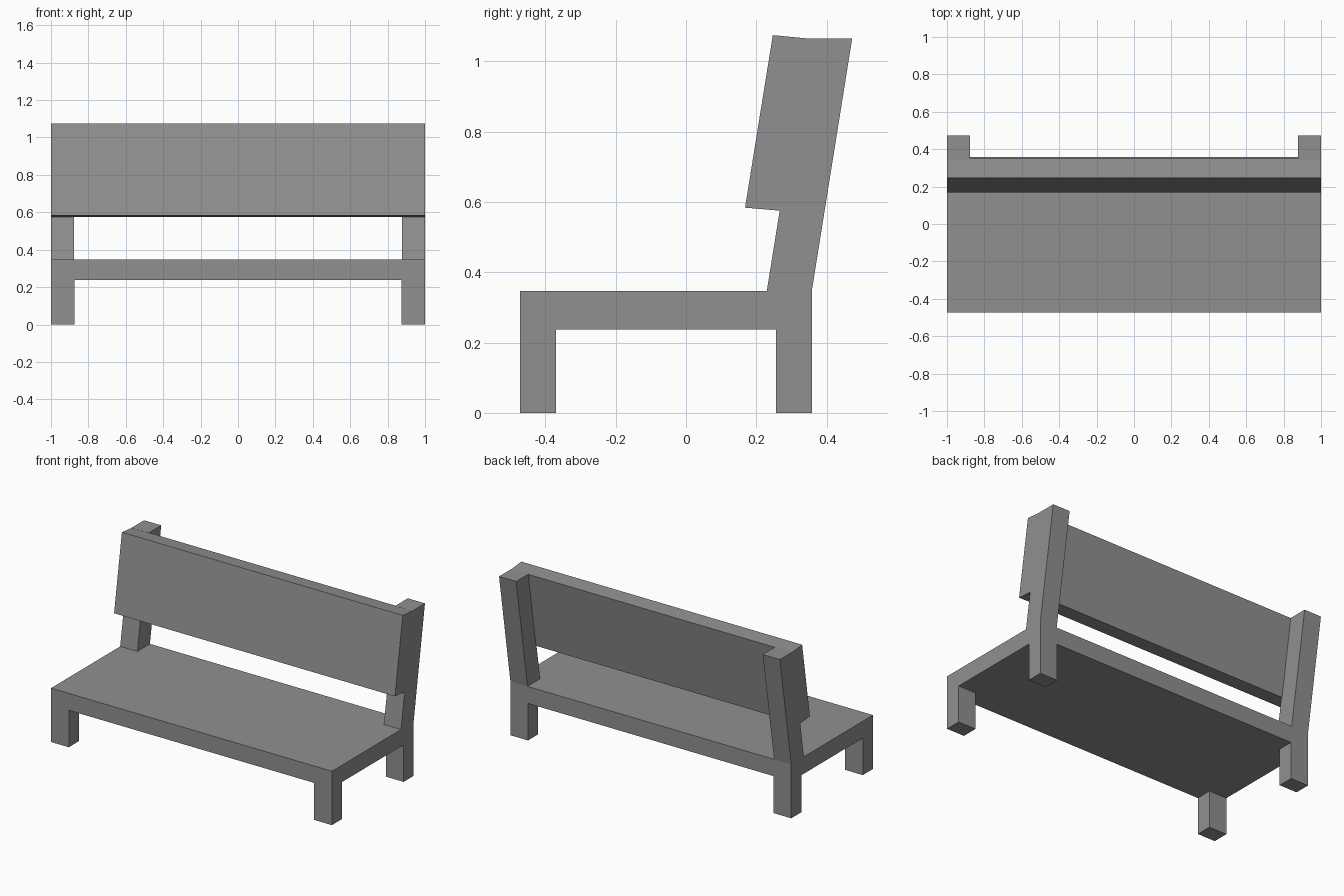
import bpy
import bmesh

if "Cube" in bpy.data.objects:
    bpy.data.objects.remove(bpy.data.objects["Cube"])

grey = bpy.data.materials.new("plain grey")
grey.diffuse_color = (0.28, 0.28, 0.28, 1)
grey.use_nodes = True
grey.node_tree.nodes["Principled BSDF"].inputs["Base Color"].default_value = grey.diffuse_color


def prism(name, profile, x0, x1, mirror=False):
    """Extrude a (y, z) profile from x0 to x1, optionally mirrored across x = 0."""
    bm = bmesh.new()
    face = bm.faces.new([bm.verts.new((x0, y, z)) for y, z in profile])
    ext = bmesh.ops.extrude_face_region(bm, geom=[face])
    moved = [v for v in ext["geom"] if isinstance(v, bmesh.types.BMVert)]
    bmesh.ops.translate(bm, verts=moved, vec=(x1 - x0, 0, 0))
    bmesh.ops.recalc_face_normals(bm, faces=bm.faces[:])
    mesh = bpy.data.meshes.new(name)
    bm.to_mesh(mesh)
    bm.free()
    mesh.materials.append(grey)
    obj = bpy.data.objects.new(name, mesh)
    bpy.context.collection.objects.link(obj)
    if mirror:
        obj.modifiers.new("mirror", 'MIRROR').use_axis[0] = True
    return obj


def rect(y0, y1, z0, z1):
    return [(y0, z0), (y1, z0), (y1, z1), (y0, z1)]


SEAT_LOW, SEAT_TOP = 0.238, 0.347
FRONT, BACK = -0.473, 0.358

# Seat slab
prism("seat", rect(FRONT, BACK, SEAT_LOW, SEAT_TOP), -1, 1)

# Legs
prism("front_legs", rect(FRONT, -0.37, 0, SEAT_LOW), 0.874, 1, mirror=True)
prism("rear_legs", rect(0.256, BACK, 0, SEAT_LOW), 0.874, 1, mirror=True)

# Leaning posts behind the backrest
prism("back_posts",
      [(0.23, SEAT_TOP), (BACK, SEAT_TOP), (0.473, 1.066), (0.345, 1.066)],
      0.878, 1, mirror=True)

# Leaning backrest board
prism("backrest",
      [(0.168, 0.584), (0.272, 0.575), (0.35, 1.065), (0.247, 1.075)], -1, 1)
